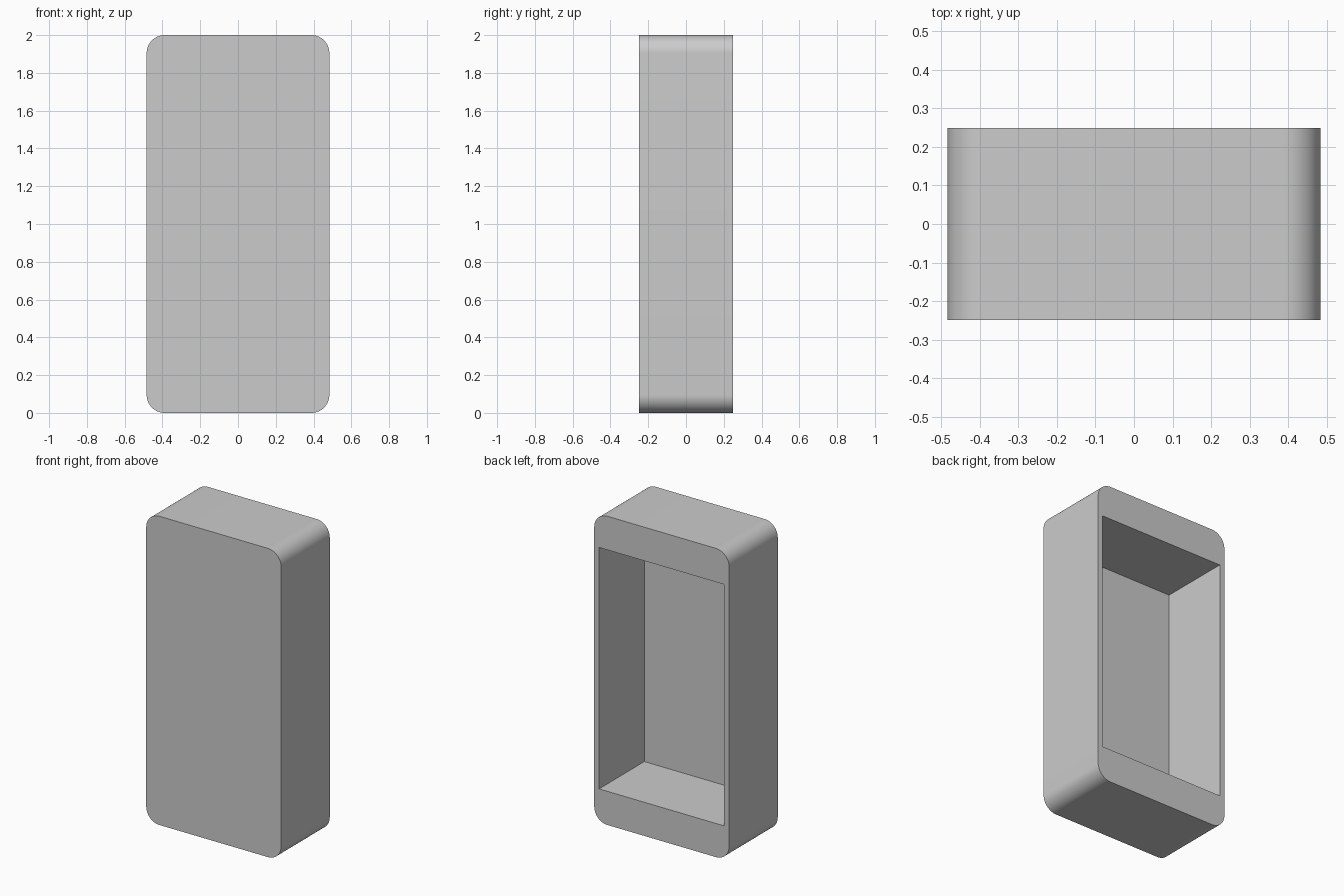
import bpy
import bmesh
import math
from mathutils import Vector

default = bpy.data.objects.get("Cube")
if default:
    bpy.data.objects.remove(default, do_unlink=True)

WIDTH, DEPTH, HEIGHT = 0.967, 0.498, 2.0
CORNER = 0.095          # radius of the four outer corners
WALL = 0.035            # side and front wall thickness
END_WALL = 0.218        # top and bottom wall thickness

grey = bpy.data.materials.new("plain grey")
grey.use_nodes = True
colour = (0.6, 0.6, 0.6, 1)
grey.diffuse_color = colour
grey.node_tree.nodes["Principled BSDF"].inputs["Base Color"].default_value = colour


def box(name, size, centre, radius=0):
    """Box whose edges running front to back can be rounded."""
    bm = bmesh.new()
    bmesh.ops.create_cube(bm, size=1)
    bmesh.ops.scale(bm, vec=size, verts=bm.verts)
    bmesh.ops.translate(bm, vec=centre, verts=bm.verts)
    if radius:
        edges = [e for e in bm.edges
                 if abs(e.verts[0].co.y - e.verts[1].co.y) > size[1] / 2]
        bmesh.ops.bevel(bm, geom=edges, offset=radius, segments=16,
                        profile=0.5, affect='EDGES')
    mesh = bpy.data.meshes.new(name)
    bm.to_mesh(mesh)
    bm.free()
    mesh.materials.append(grey)
    obj = bpy.data.objects.new(name, mesh)
    bpy.context.collection.objects.link(obj)
    return obj


# Rounded case body
case = box("case_body", (WIDTH, DEPTH, HEIGHT), Vector((0, 0, HEIGHT / 2)), CORNER)

# Rectangular pocket, open at the back
overshoot = 0.2
pocket = box("pocket_cutter",
             (WIDTH - 2 * WALL, DEPTH - WALL + overshoot, HEIGHT - 2 * END_WALL),
             Vector((0, (WALL + overshoot) / 2, HEIGHT / 2)))
pocket.hide_render = True

cut = case.modifiers.new("pocket", 'BOOLEAN')
cut.operation = 'DIFFERENCE'
cut.solver = 'EXACT'
cut.object = pocket

bpy.ops.object.select_all(action='DESELECT')
case.select_set(True)
bpy.context.view_layer.objects.active = case
bpy.ops.object.modifier_apply(modifier=cut.name)
bpy.data.objects.remove(pocket, do_unlink=True)

# Smooth corners, sharp rims
bpy.ops.object.shade_smooth_by_angle(angle=math.radians(30))
